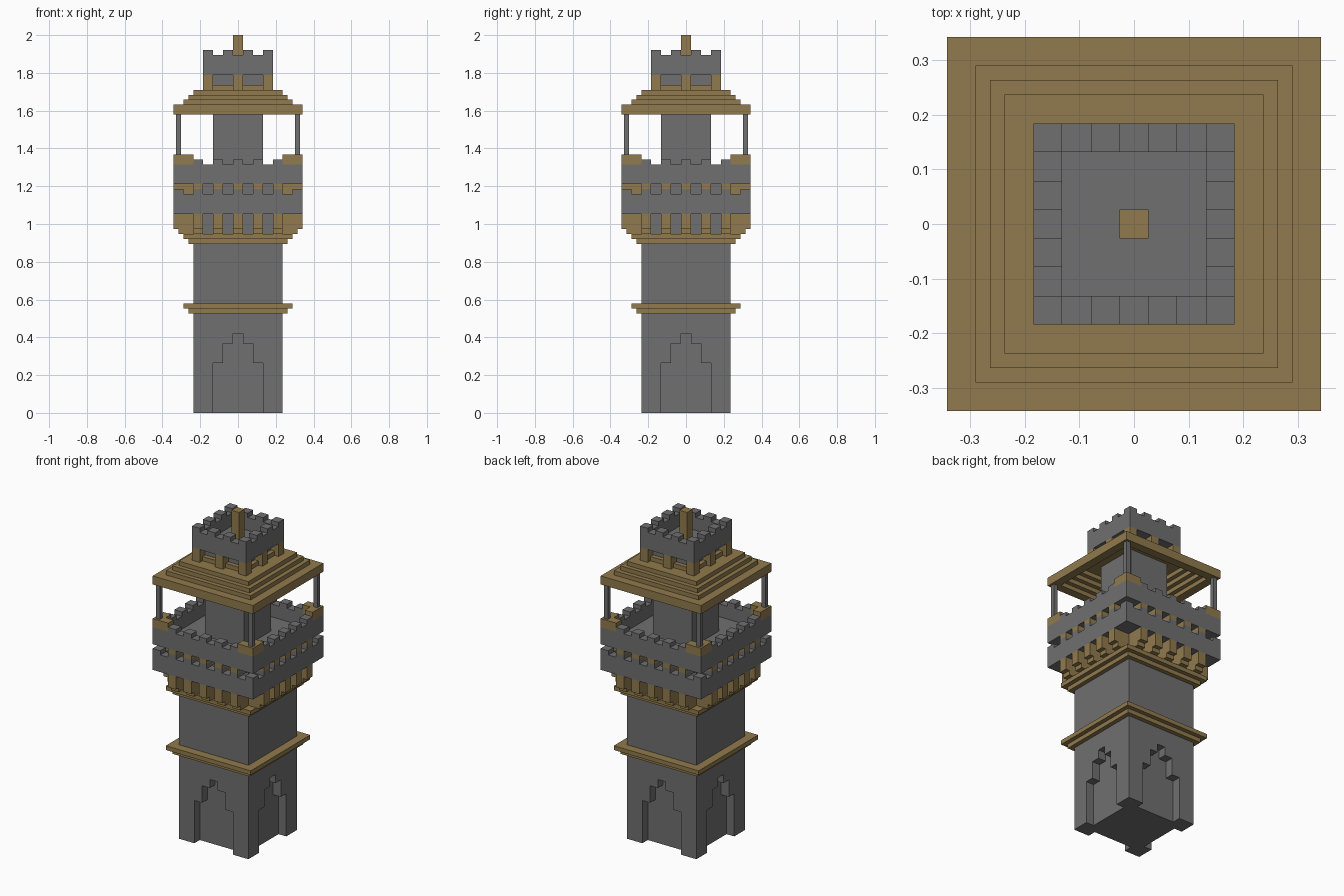
import bpy, bmesh, math
from mathutils import Matrix, Vector

if "Cube" in bpy.data.objects:
    bpy.data.objects.remove(bpy.data.objects["Cube"])

V = 2 / 76  # everything sits on a grid of this size


def material(name, rgb):
    m = bpy.data.materials.new(name)
    m.diffuse_color = (*rgb, 1)
    m.use_nodes = True
    m.node_tree.nodes["Principled BSDF"].inputs["Base Color"].default_value = m.diffuse_color
    return m


STONE = material("grey_stone", (0.162, 0.162, 0.162))
GOLD = material("tan_wood", (0.285, 0.195, 0.075))


def finish(bm, name, mat):
    bmesh.ops.recalc_face_normals(bm, faces=bm.faces)
    bmesh.ops.scale(bm, vec=(V, V, V), verts=bm.verts)
    me = bpy.data.meshes.new(name)
    bm.to_mesh(me)
    bm.free()
    me.materials.append(mat)
    ob = bpy.data.objects.new(name, me)
    bpy.context.collection.objects.link(ob)
    return ob


def add_box(bm, x0, x1, y0, y1, z0, z1, turn=0):
    mat = (Matrix.Rotation(turn * math.pi / 2, 4, 'Z')
           @ Matrix.Translation(((x0 + x1) / 2, (y0 + y1) / 2, (z0 + z1) / 2))
           @ Matrix.Diagonal((x1 - x0, y1 - y0, z1 - z0, 1)))
    bmesh.ops.create_cube(bm, size=1, matrix=mat)


def slabs(name, mat, layers):
    """Stacked square slabs: (half width, z0, z1)."""
    bm = bmesh.new()
    for h, z0, z1 in layers:
        add_box(bm, -h, h, -h, h, z0, z1)
    return finish(bm, name, mat)


def four_sides(name, mat, boxes):
    """Boxes described on the front side, repeated on all four sides."""
    bm = bmesh.new()
    for t in range(4):
        for b in boxes:
            add_box(bm, *b, turn=t)
    return finish(bm, name, mat)


def outline(steps):
    """Stepped line from the centre outwards, mirrored: (x end, z)."""
    right, x = [], 0
    for x1, z in steps:
        if x:
            right.append((x, z))
        right.append((x1, z))
        x = x1
    return [(-x, z) for x, z in reversed(right)] + right


def walls(name, mat, bottom, top, outer, inner):
    """Four wall panels with a stepped bottom and top edge."""
    bm = bmesh.new()
    pts = outline(bottom) + outline(top)[::-1]
    for t in range(4):
        rot = Matrix.Rotation(t * math.pi / 2, 3, 'Z')
        f = bm.faces.new([bm.verts.new(rot @ Vector((x, -outer, z))) for x, z in pts])
        ext = bmesh.ops.extrude_face_region(bm, geom=[f], use_keep_orig=True)
        moved = [g for g in ext["geom"] if isinstance(g, bmesh.types.BMVert)]
        bmesh.ops.translate(bm, verts=moved, vec=rot @ Vector((0, outer - inner, 0)))
    return finish(bm, name, mat)


def ring(outer, inner, z0, z1):
    """One front length of a square ring, for four_sides."""
    return (-outer, inner, -outer, -inner, z0, z1)


PIERS = [(-9, -7), (-5, -3), (-1, 1), (3, 5), (7, 9)]

# Main shaft with a stepped arch niche on each side
walls("shaft_walls", STONE, [(1, 16), (3, 14), (5, 10), (9, 0)], [(9, 46)], 9, 7)
slabs("shaft_core", STONE, [(7, 0, 46)])

# Moulding around the middle of the shaft
slabs("shaft_moulding", GOLD, [(10, 20, 21), (11, 21, 22)])

# Corbels carrying the lower gallery
slabs("corbel_ledge", GOLD, [(10, 34, 35), (11, 35, 36)])
four_sides("corbels", GOLD,
           [(a, b, -12, -9, 36, 37) for a, b in PIERS] +
           [(a, b, -13, -9, 37, 40) for a, b in PIERS])

# Lower gallery wall with battlements
slabs("lower_gallery_floor", STONE, [(12.9, 40, 41)])
walls("lower_gallery_wall", STONE, [(13, 40)],
      [(1, 45), (3, 44), (5, 45), (7, 44), (9, 45), (11, 44), (13, 45)], 13, 11)

# Short brackets between the galleries
four_sides("gallery_brackets", GOLD,
           [(a, b, -11, -9, 44, 45) for a, b in PIERS] +
           [(a, b, -13, -9, 45, 46) for a, b in PIERS])

# Upper gallery wall with battlements
slabs("upper_gallery_floor", STONE, [(12.9, 46, 47)])
walls("upper_gallery_wall", STONE, [(13, 46)],
      [(1, 51), (3, 50), (5, 51), (7, 50), (9, 51), (13, 50)], 13, 11)

# Corner caps and the posts that carry the roof
four_sides("corner_caps", GOLD, [(9, 13, -13, -11, 50, 52), (11, 13, -11, -9, 50, 52)])
four_sides("roof_posts", STONE, [(11.5, 12.5, -12.5, -11.5, 52, 60)])

# Inner turret
slabs("inner_turret", STONE, [(5, 47, 68)])

# Stepped roof, hollow underneath
four_sides("stepped_roof", GOLD, [
    ring(13, 11, 60, 61), ring(13, 10, 61, 62), ring(11, 9, 62, 63),
    ring(10, 8, 63, 64), ring(9, 4.5, 64, 65)])

# Lantern with small piers
four_sides("lantern_base", GOLD, [ring(6, 4.5, 65, 66)])
four_sides("lantern_piers", GOLD, [(-1, 1, -7, -5, 65, 68), (5, 7, -7, -5, 65, 68)])

# Crown with battlements and mast
slabs("crown_floor", STONE, [(6.9, 68, 69)])
walls("crown_wall", STONE, [(7, 68)], [(1, 72), (3, 73), (5, 72), (7, 73)], 7, 5)
slabs("mast", GOLD, [(1, 69, 76)])
